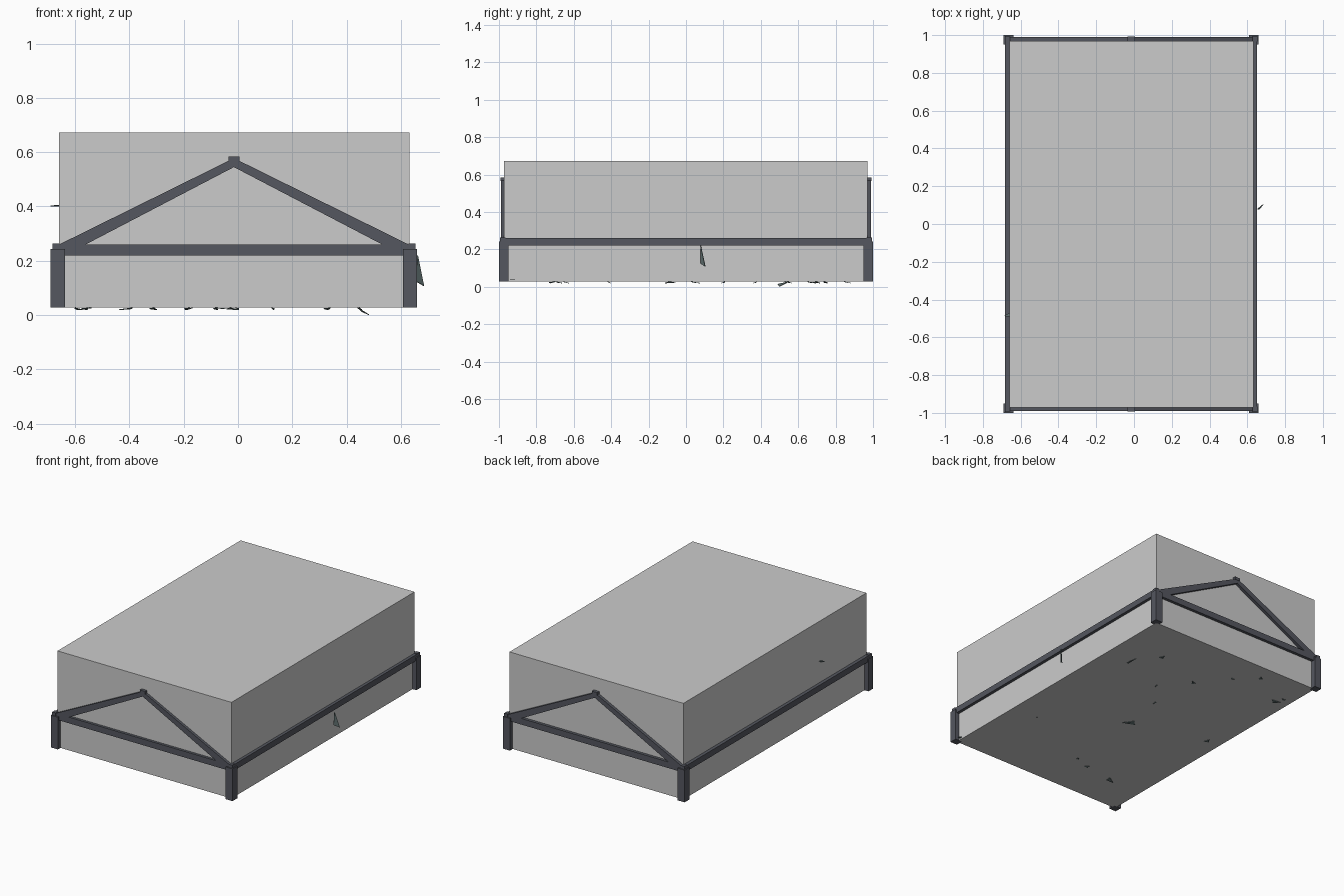
import bpy, bmesh, math, random
from mathutils import Vector, Euler

if "Cube" in bpy.data.objects:
    bpy.data.objects.remove(bpy.data.objects["Cube"])

random.seed(4)
CX = -0.015  # centre line of the frame


def material(name, col):
    m = bpy.data.materials.new(name)
    m.diffuse_color = col
    m.use_nodes = True
    m.node_tree.nodes["Principled BSDF"].inputs["Base Color"].default_value = m.diffuse_color
    return m


METAL = material("dark_metal", (0.09, 0.095, 0.115, 1))
GLASS = material("shard_glass", (0.13, 0.18, 0.18, 1))


def finish(name, bm, mat=None):
    bmesh.ops.recalc_face_normals(bm, faces=bm.faces)
    me = bpy.data.meshes.new(name)
    bm.to_mesh(me)
    bm.free()
    ob = bpy.data.objects.new(name, me)
    bpy.context.collection.objects.link(ob)
    if mat:
        me.materials.append(mat)
    return ob


def box(name, lo, hi, mat=None):
    bm = bmesh.new()
    bmesh.ops.create_cube(bm, size=1)
    lo, hi = Vector(lo), Vector(hi)
    for v in bm.verts:
        v.co = (lo + hi) / 2 + v.co * (hi - lo)
    return finish(name, bm, mat)


def plate(name, pts, y0, y1, mat):
    """Extrude an x-z outline from y0 to y1."""
    bm = bmesh.new()
    f = bm.faces.new([bm.verts.new((x, y0, z)) for x, z in pts])
    r = bmesh.ops.extrude_face_region(bm, geom=[f])
    vs = [g for g in r["geom"] if isinstance(g, bmesh.types.BMVert)]
    bmesh.ops.translate(bm, verts=vs, vec=(0, y1 - y0, 0))
    return finish(name, bm, mat)


def shard(name, pts, thick=(0, 0, 0.003)):
    """Thin triangular splinter."""
    bm = bmesh.new()
    t = Vector(thick)
    a = [bm.verts.new(p) for p in pts]
    b = [bm.verts.new(Vector(p) + t) for p in pts]
    bm.faces.new(a)
    bm.faces.new(b)
    for i in range(3):
        j = (i + 1) % 3
        bm.faces.new((a[i], a[j], b[j], b[i]))
    return finish(name, bm, GLASS)


# main block
box("main_block", (-0.66, -0.972, 0.027), (0.632, 0.97, 0.672))

# corner posts, top brackets and long side rails
for sx in (-1, 1):
    def span(a, b):
        return sorted((CX + sx * a, CX + sx * b))
    for sy in (-1, 1):
        x0, x1 = span(0.623, 0.675)
        y0, y1 = sorted((sy * 0.95, sy * 1.0))
        box("corner_post", (x0, y0, 0.027), (x1, y1, 0.243), METAL)
        x0, x1 = span(0.643, 0.669)
        y0, y1 = sorted((sy * 0.965, sy * 0.994))
        box("post_bracket", (x0, y0, 0.24), (x1, y1, 0.264), METAL)
    x0, x1 = span(0.645, 0.667)
    box("side_rail", (x0, -0.985, 0.22), (x1, 0.985, 0.26), METAL)

# gable trusses at both ends
for sy in (-1, 1):
    y0, y1 = sorted((sy * 0.97, sy * 0.99))
    box("gable_tie_beam", (CX - 0.65, y0, 0.219), (CX + 0.65, y1, 0.26), METAL)
    for sx in (-1, 1):
        pts = [(0.655, 0.245), (0.575, 0.245), (0, 0.545), (0, 0.578), (0.64, 0.262)]
        plate("gable_rafter", [(CX + sx * x, z) for x, z in pts], y0, y1, METAL)
    y0, y1 = sorted((sy * 0.968, sy * 0.992))
    box("apex_cap", (CX - 0.02, y0, 0.566), (CX + 0.02, y1, 0.585), METAL)

# splinters poking out of the floor: x, y, size
spots = [(.33, .67, .04), (-.02, .55, .04), (-.18, .745, .02), (-.31, .865, .035),
         (-.59, .75, .03), (-.57, .70, .05), (-.04, -.09, .075), (0, .2, .02),
         (.13, .37, .015), (-.56, .05, .04), (-.41, -.72, .05), (-.19, -.68, .03),
         (-.08, -.64, .025), (.45, -.41, .015)]
for x, y, s in spots:
    a = random.uniform(0, math.tau)
    rot = Euler((0, 0, a))
    tri = [(-s / 2, -s / 3, 0.025), (s * 0.6, 0, 0.018), (-s / 3, s / 3, 0.022)]
    shard("floor_shard", [rot.to_matrix() @ Vector(p) + Vector((x, y, 0)) for p in tri])
shard("hanging_shard", [(0.44, 0.55, 0.026), (0.455, 0.49, 0.012), (0.482, 0.50, 0.0)])

# splinters leaning out of the sides
shard("right_shard", [(0.66, 0.08, 0.22), (0.683, 0.105, 0.107), (0.653, 0.08, 0.125)], (0.003, -0.003, 0))
shard("left_shard", [(-0.64, -0.49, 0.400), (-0.69, -0.488, 0.400), (-0.65, -0.465, 0.402)], (0, 0, 0.004))
shard("corner_shard", [(0.62, -0.94, 0.035), (0.64, -0.915, 0.036), (0.65, -0.94, 0.037)])
